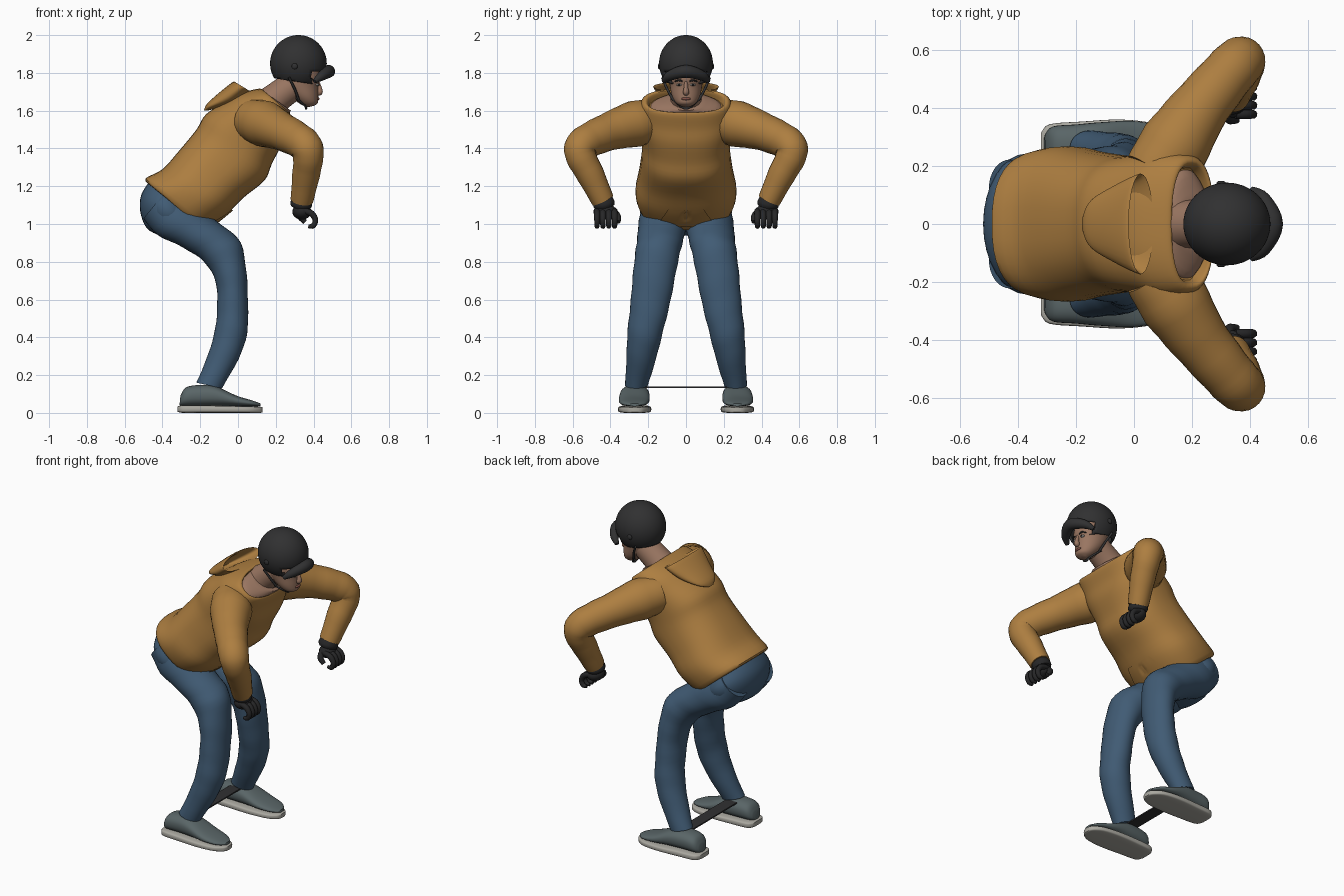
import bpy, bmesh
from math import sin, cos, pi, copysign
from mathutils import Vector

cube = bpy.data.objects.get("Cube")
if cube:
    bpy.data.objects.remove(cube, do_unlink=True)


def material(name, r, g, b):
    mat = bpy.data.materials.new(name)
    mat.use_nodes = True
    mat.diffuse_color = (r, g, b, 1)
    shader = next(n for n in mat.node_tree.nodes if n.type == 'BSDF_PRINCIPLED')
    shader.inputs["Base Color"].default_value = (r, g, b, 1)
    shader.inputs["Roughness"].default_value = .8
    return mat


OCHRE = material("ochre cloth", .42, .21, .052)
DENIM = material("blue denim", .052, .105, .175)
BLACK = material("black plastic", .03, .03, .031)
GLOVE = material("dark glove", .02, .02, .021)
SKIN = material("skin", .32, .18, .12)
LIP = material("lips", .22, .08, .06)
WHITE = material("eye white", .6, .58, .54)
SHOE = material("grey green shoe", .1, .13, .135)
SOLE = material("pale sole", .4, .39, .35)


def finish(name, bm, mat, angle=.8):
    bmesh.ops.recalc_face_normals(bm, faces=bm.faces)
    mesh = bpy.data.meshes.new(name)
    bm.to_mesh(mesh)
    bm.free()
    mesh.materials.append(mat)
    obj = bpy.data.objects.new(name, mesh)
    bpy.context.collection.objects.link(obj)
    bpy.ops.object.select_all(action='DESELECT')
    obj.select_set(True)
    bpy.context.view_layer.objects.active = obj
    bpy.ops.object.shade_smooth_by_angle(angle=angle)
    return obj


def resample(rows, steps):
    """Catmull-Rom interpolation of tuples of any length."""
    rows = [Vector(r) for r in rows]
    out = []
    for i in range(len(rows) - 1):
        a, b, c = rows[max(i - 1, 0)], rows[i], rows[i + 1]
        d = rows[min(i + 2, len(rows) - 1)]
        for k in range(steps):
            t = k / steps
            out.append(b + (c - a) * (t / 2) + (a * 2 - b * 5 + c * 4 - d) * (t * t / 2)
                       + (b * 3 - a - c * 3 + d) * (t ** 3 / 2))
    return out + [rows[-1]]


def skin_rings(name, rings, mat, angle=.8):
    bm = bmesh.new()
    loops = [[bm.verts.new(p) for p in ring] for ring in rings]
    n = len(loops[0])
    for low, high in zip(loops, loops[1:]):
        for i in range(n):
            bm.faces.new((low[i], low[i - 1], high[i - 1], high[i]))
    bm.faces.new(loops[0])
    bm.faces.new(loops[-1])
    return finish(name, bm, mat, angle)


def loft(name, rows, mat, side=1, sides=32, steps=4, square=1, wrinkle=0, angle=.8):
    """Each row: back x, back z, front x, front z, centre y, half width."""
    rings = []
    for j, (bx, bz, fx, fz, y, w) in enumerate(resample(rows, steps)):
        ring = []
        for i in range(sides):
            a = 2 * pi * i / sides
            c = copysign(abs(cos(a)) ** square, cos(a))
            s = copysign(abs(sin(a)) ** square, sin(a))
            k = 1 + wrinkle * sin(j * 1.6 + 2 * sin(a))
            ring.append(((bx + fx + (fx - bx) * c * k) / 2, side * (y + w * s * k),
                         (bz + fz + (fz - bz) * c * k) / 2))
        rings.append(ring)
    return skin_rings(name, rings, mat, angle)


def tube(name, rows, mat, side=1, sides=20, steps=4, wrinkle=0):
    """Each row: x, y, z, radius."""
    pts = resample([(x, y * side, z, r) for x, y, z, r in rows], steps)
    rings, u, old = [], None, None
    for j, p in enumerate(pts):
        t = (pts[min(j + 1, len(pts) - 1)] - pts[max(j - 1, 0)]).to_3d().normalized()
        if u is None:
            u = t.orthogonal().normalized()
        else:
            u.rotate(old.rotation_difference(t))
        old, v = t, t.cross(u)
        r = p[3] * (1 + wrinkle * sin(j * 1.9))
        rings.append([p.to_3d() + (u * cos(2 * pi * i / sides) + v * sin(2 * pi * i / sides)) * r
                      for i in range(sides)])
    return skin_rings(name, rings, mat)


def ball(name, centre, size, mat):
    bm = bmesh.new()
    bmesh.ops.create_uvsphere(bm, u_segments=20, v_segments=12, radius=1)
    bmesh.ops.scale(bm, vec=size, verts=bm.verts)
    bmesh.ops.translate(bm, vec=centre, verts=bm.verts)
    return finish(name, bm, mat)


# Jacket body: hem to collar, with the collar rim turned inward
jacket = loft("jacket_body", [
    (-.46, 1.2, -.17, .99, 0, .21), (-.49, 1.24, -.17, .97, 0, .245),
    (-.4, 1.29, -.06, 1.05, 0, .268), (-.31, 1.39, .03, 1.14, 0, .25),
    (-.22, 1.5, .14, 1.23, 0, .235), (-.17, 1.58, .18, 1.32, 0, .235),
    (-.07, 1.645, .23, 1.42, 0, .245), (.01, 1.69, .25, 1.5, 0, .25),
    (.1, 1.715, .275, 1.57, 0, .235), (.13, 1.71, .27, 1.59, 0, .21),
    (.11, 1.68, .24, 1.56, 0, .19)], OCHRE, square=.82, sides=40)

# Front pouch pocket wrapped onto the jacket
bm = bmesh.new()
bmesh.ops.create_grid(bm, x_segments=12, y_segments=8, size=1)
for v in bm.verts:
    h = v.co.y
    v.co = (-.085 + .055 * h, v.co.x * (.125 - .03 * h), 1.03 + .045 * h)
pocket = finish("pouch_pocket", bm, OCHRE)
wrap = pocket.modifiers.new("wrap", 'SHRINKWRAP')
wrap.target, wrap.offset = jacket, .006

# Hood: an open bag hanging behind the collar
loft("hood", [
    (-.18, 1.6, -.165, 1.6, 0, .03), (-.165, 1.635, -.12, 1.61, 0, .085),
    (-.1, 1.695, -.02, 1.635, 0, .135), (-.03, 1.75, .06, 1.695, 0, .172),
    (-.024, 1.742, .054, 1.694, 0, .163), (-.09, 1.685, -.03, 1.645, 0, .12),
    (-.15, 1.62, -.13, 1.615, 0, .06)], OCHRE)

# Neck, upper chest and head
loft("upper_chest", [(.08, 1.65, .24, 1.53, 0, .2), (.11, 1.69, .26, 1.57, 0, .18),
                     (.14, 1.7, .28, 1.6, 0, .09)], SKIN)
tube("neck", [(.13, 0, 1.6, .1), (.2, 0, 1.665, .082), (.3, 0, 1.74, .078)], SKIN)
loft("head", [
    (.37, 1.618, .4, 1.625, 0, .02), (.33, 1.635, .422, 1.64, 0, .05),
    (.28, 1.675, .425, 1.675, 0, .073), (.23, 1.73, .425, 1.73, 0, .085),
    (.22, 1.78, .435, 1.78, 0, .09), (.23, 1.84, .42, 1.84, 0, .085)], SKIN)
tube("nose", [(.422, 0, 1.755, .008), (.432, 0, 1.72, .012), (.432, 0, 1.698, .017),
              (.42, 0, 1.69, .012)], SKIN, sides=12)
ball("lips", (.424, 0, 1.663), (.008, .025, .008), LIP)

# Helmet shell, trimmed along the rim and opened above the face
bm = bmesh.new()
bmesh.ops.create_uvsphere(bm, u_segments=48, v_segments=32, radius=.15)
bmesh.ops.scale(bm, vec=(1, .95, 1), verts=bm.verts)
bmesh.ops.translate(bm, vec=(.32, 0, 1.85), verts=bm.verts)
bmesh.ops.bisect_plane(bm, geom=bm.verts[:] + bm.edges[:] + bm.faces[:],
                       plane_co=(.3, 0, 1.755), plane_no=(.15, 0, 1), clear_inner=True)
opening = [f for f in bm.faces if f.calc_center_median().x > .39 and f.calc_center_median().z < 1.8]
bmesh.ops.delete(bm, geom=opening, context='FACES')
helmet = finish("helmet", bm, BLACK)
shell = helmet.modifiers.new("shell", 'SOLIDIFY')
shell.thickness = .012
tube("helmet_brim", [(.405, -.118, 1.755, .012), (.445, -.085, 1.785, .026), (.48, 0, 1.808, .034),
                     (.445, .085, 1.785, .026), (.405, .118, 1.755, .012)], BLACK)
tube("chin_strap_loop", [(.31, -.075, 1.665, .006), (.355, -.03, 1.625, .006),
                         (.36, 0, 1.612, .007), (.355, .03, 1.625, .006),
                         (.31, .075, 1.665, .006)], BLACK, sides=8)

for label, s in (("left", 1), ("right", -1)):
    # Face and helmet details
    ball(label + "_eye", (.42, s * .036, 1.737), (.009, .015, .006), WHITE)
    ball(label + "_pupil", (.427, s * .036, 1.737), (.004, .006, .006), GLOVE)
    tube(label + "_brow", [(.428, .018, 1.756, .004), (.426, .04, 1.761, .005),
                           (.41, .06, 1.754, .003)], GLOVE, s, sides=8)
    ball(label + "_helmet_rivet", (.3, s * .141, 1.835), (.016, .008, .016), BLACK)
    tube(label + "_chin_strap", [(.27, .125, 1.775, .007), (.3, .1, 1.715, .007),
                                 (.32, .07, 1.66, .007)], BLACK, s, sides=8)

    # Sleeve with bent elbow
    tube(label + "_sleeve", [
        (.07, .17, 1.55, .11), (.14, .27, 1.53, .122), (.22, .39, 1.495, .103),
        (.31, .5, 1.45, .092), (.36, .555, 1.41, .088), (.372, .555, 1.355, .08),
        (.36, .505, 1.26, .073), (.338, .44, 1.125, .06)], OCHRE, s, 24, wrinkle=.012)

    # Glove: cuff, palm, curled fingers and thumb
    tube(label + "_glove_cuff", [(.34, .445, 1.15, .045), (.335, .435, 1.11, .058),
                                 (.332, .43, 1.09, .052)], GLOVE, s)
    ball(label + "_palm", (.338, s * .428, 1.065), (.05, .062, .042), GLOVE)
    for i in range(4):
        y = .378 + .031 * i
        tube(label + "_finger_" + str(i + 1), [
            (.35, y, 1.07, .016), (.39, y, 1.055, .017), (.41, y, 1.02, .015),
            (.397, y, .99, .014), (.372, y, .988, .01)], GLOVE, s, sides=10)
    tube(label + "_thumb", [(.325, .39, 1.07, .02), (.33, .362, 1.04, .018),
                            (.355, .36, 1.01, .013)], GLOVE, s, sides=10)

    # Trouser leg with soft folds
    loft(label + "_trouser_leg", [
        (-.5, 1.03, -.36, 1.2, .12, .1), (-.43, .945, -.2, 1.08, .125, .125),
        (-.29, .875, -.06, .975, .135, .123), (-.18, .8, .015, .9, .15, .118),
        (-.12, .7, .045, .74, .17, .112), (-.11, .58, .053, .57, .19, .104),
        (-.12, .45, .048, .42, .215, .094), (-.158, .31, .005, .29, .235, .08),
        (-.22, .16, -.085, .13, .262, .06)], DENIM, s, wrinkle=.014)

    # Shoe on a pale sole
    loft(label + "_shoe", [
        (-.31, .04, -.305, .09, .272, .035), (-.285, .035, -.275, .135, .272, .064),
        (-.2, .035, -.2, .148, .27, .073), (-.1, .035, -.12, .142, .272, .079),
        (0, .035, -.01, .092, .275, .08), (.08, .035, .075, .066, .275, .063),
        (.12, .035, .118, .05, .272, .025)], SHOE, s, square=.85)
    loft(label + "_sole", [
        (-.32, .006, -.32, .034, .27, .045), (-.29, 0, -.29, .04, .27, .074),
        (-.18, 0, -.18, .04, .27, .083), (-.05, 0, -.05, .037, .272, .088),
        (.06, 0, .06, .034, .272, .076), (.115, 0, .115, .032, .27, .045),
        (.13, .004, .13, .03, .27, .02)], SOLE, s, square=.45, angle=.6)

# Trouser seat
loft("trouser_seat", [
    (-.45, 1.25, -.22, 1.06, 0, .2), (-.51, 1.16, -.22, 1.02, 0, .24),
    (-.518, 1.07, -.22, .99, 0, .235), (-.485, .98, -.24, .96, 0, .19),
    (-.42, .94, -.3, .94, 0, .1)], DENIM)

# Flat strap joining the two ankles
bm = bmesh.new()
bmesh.ops.create_cube(bm, size=1)
bmesh.ops.scale(bm, vec=(.075, .44, .008), verts=bm.verts)
bmesh.ops.translate(bm, vec=(-.17, 0, .135), verts=bm.verts)
finish("ankle_strap", bm, BLACK)
